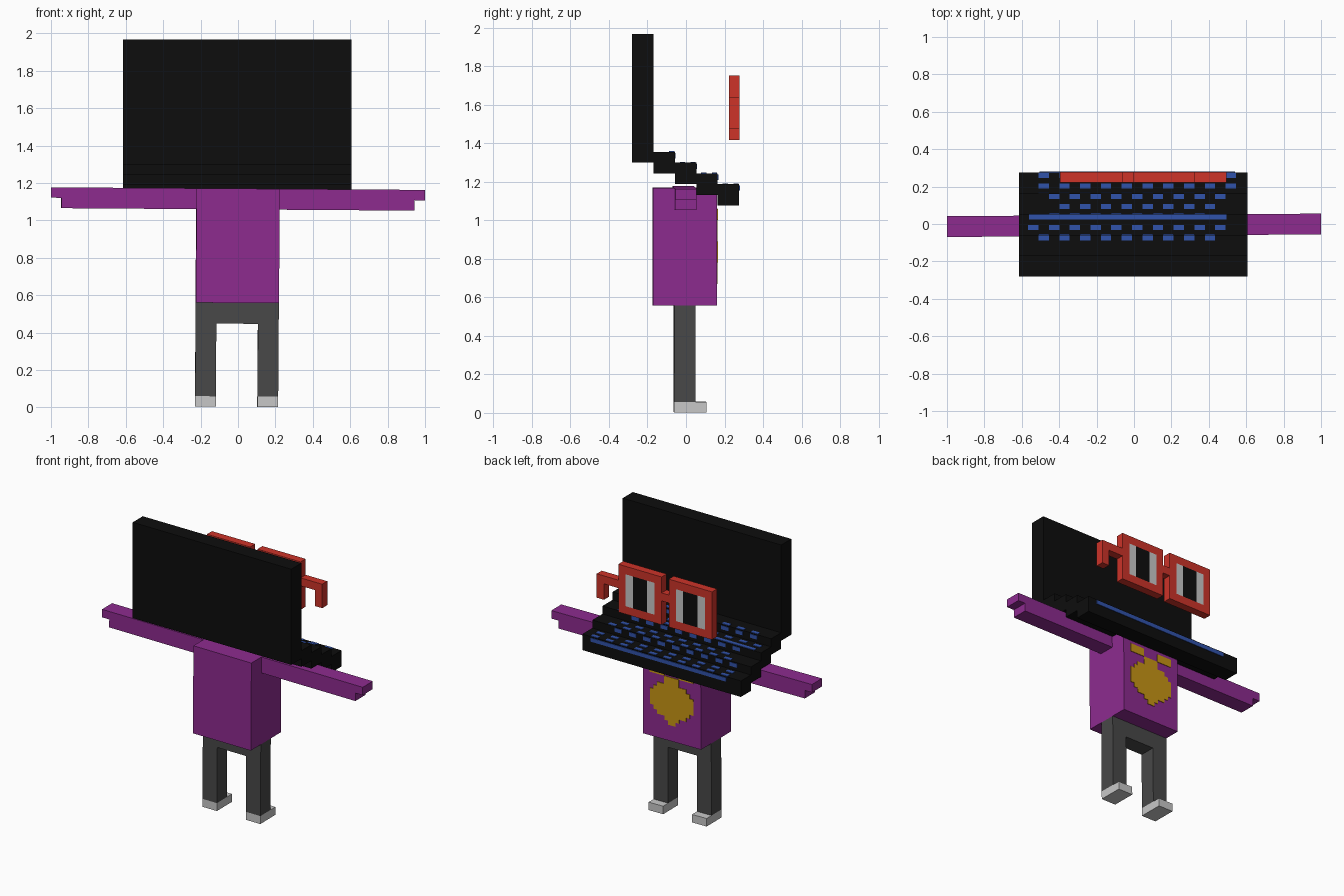
import bpy, bmesh
from math import radians
from mathutils import Matrix, Vector

cube = bpy.data.objects.get("Cube")
if cube:
    bpy.data.objects.remove(cube, do_unlink=True)

V = 1 / 18      # block size of the whole figure
THIN = 0.004    # thickness of painted plates


def material(name, r, g, b):
    m = bpy.data.materials.new(name)
    m.use_nodes = True
    m.diffuse_color = (r, g, b, 1)
    m.node_tree.nodes["Principled BSDF"].inputs["Base Color"].default_value = (r, g, b, 1)
    return m


BLACK = material("black", 0.004, 0.004, 0.004)
PURPLE = material("purple", 0.266, 0.024, 0.275)
GREY = material("dark grey", 0.065, 0.065, 0.065)
LIGHT = material("light grey", 0.578, 0.578, 0.578)
RED = material("red", 0.61, 0.033, 0.022)
BLUE = material("blue", 0.03, 0.084, 0.402)
GOLD = material("gold", 0.578, 0.3, 0.007)

# The body leans very slightly against the head
BODY = (Matrix.Translation((-0.008, -0.007, 0.003))
        @ Matrix.Rotation(radians(0.4), 4, 'Z') @ Matrix.Rotation(radians(0.4), 4, 'Y'))
HEAD = Matrix.Translation((-0.005, -0.002, 1.299))
GLASSES = Matrix.Translation((-0.395, 0.222, 1.417))


def boxes(name, mat, frame, spans, unit=V):
    """One object from boxes given as (x0, x1, y0, y1, z0, z1)."""
    bm = bmesh.new()
    for x0, x1, y0, y1, z0, z1 in spans:
        size = Vector((x1 - x0, y1 - y0, z1 - z0)) * unit
        centre = Vector((x0 + x1, y0 + y1, z0 + z1)) * unit / 2
        bmesh.ops.create_cube(bm, size=1, matrix=frame @ Matrix.Translation(centre)
                              @ Matrix.Diagonal((*size, 1)))
    mesh = bpy.data.meshes.new(name)
    bm.to_mesh(mesh)
    bm.free()
    mesh.materials.append(mat)
    obj = bpy.data.objects.new(name, mesh)
    bpy.context.collection.objects.link(obj)
    return obj


def both(x0, x1, *rest):
    """A box and its mirror image in x."""
    return [(x0, x1, *rest), (-x1, -x0, *rest)]


# Body
boxes("shoes", LIGHT, BODY, both(2, 4, -1, 2, 0, 1))
boxes("legs", GREY, BODY, both(2, 4, -1, 1, 1, 8) + [(-4, 4, -1, 1, 8, 10)])
boxes("torso", PURPLE, BODY, [(-4, 4, -3, 3, 10, 21)])
boxes("arms", PURPLE, BODY, both(4, 17, -1, 1, 19, 21) + both(17, 18, -1, 1, 20, 21))

# Chest emblem: half widths of half-block rows, bottom to top
emblem = []
for row, half in enumerate([1, 2, 4, 5, 6, 6, 6, 6, 5, 4, 2, 2]):
    z = 12 + row / 2
    emblem.append((-half / 2, half / 2, 3, 3 + THIN / V, z, z + 0.5))
emblem += both(1, 3, 3, 3 + THIN / V, 18, 19)
boxes("chest_emblem", GOLD, BODY, emblem)

# Screen and stepped keyboard
boxes("screen", BLACK, HEAD, [(-11, 11, -5, -3, 0, 12)])
boxes("keyboard_steps", BLACK, HEAD,
      [(-11, 11, 2 * i - 3, 2 * i - 1, -1 - i, 1 - i) for i in range(4)])


# Keys: plates lying on the step tops and on the step fronts
def top_plate(x0, x1, y, step):
    z = 1 - step
    return (x0, x1, y - 0.54, y - 0.06, z, z + THIN / V)


def front_plate(x0, x1, step):
    y, z = 2 * step - 1, 1 - step
    return (x0, x1, y, y + THIN / V, z - 0.6, z - 0.12)


keys = []
# (back edge in blocks, step, first key centre, key count)
for y, step, first, count in [(5, 3, -8.6, 10), (4, 3, -8.6, 10), (3, 2, -7.6, 9),
                              (2, 2, -6.6, 8), (0, 1, -9.6, 10), (-1, 0, -8.6, 9)]:
    for k in range(count):
        x = first + 2 * k
        keys.append(top_plate(x - 0.5, x + 0.5, y, step))
for step, first, count in [(0, -8.6, 9), (1, -7.6, 8), (2, -8.6, 9)]:
    for k in range(count):
        x = first + 2 * k
        keys.append(front_plate(x - 0.5, x + 0.5, step))
boxes("keys", BLUE, HEAD, keys)
boxes("key_bars", BLUE, HEAD, [top_plate(-10, 9, 1, 1), front_plate(-9, 9.8, 3)])

# Glasses: two square frames, bridge and one hooked temple
frames, whites, pupils = [], [], []
for x in (0, 7):
    frames += [(x, x + 6, 0, 1, 0, 1), (x, x + 6, 0, 1, 5, 6),
               (x, x + 1, 0, 1, 1, 5), (x + 5, x + 6, 0, 1, 1, 5)]
    whites += [(x + 1, x + 2, 0, 1, 1, 5), (x + 4, x + 5, 0, 1, 1, 5)]
    pupils.append((x + 2, x + 4, 0, 1, 1, 5))
frames.append((6, 7, 0, 1, 3, 4))
frames += [(13, 16, 0, 1, 3, 4), (15, 16, 0, 1, 1, 3)]
boxes("glasses_frames", RED, GLASSES, frames)
boxes("eye_whites", LIGHT, GLASSES, whites)
boxes("pupils", BLACK, GLASSES, pupils)
